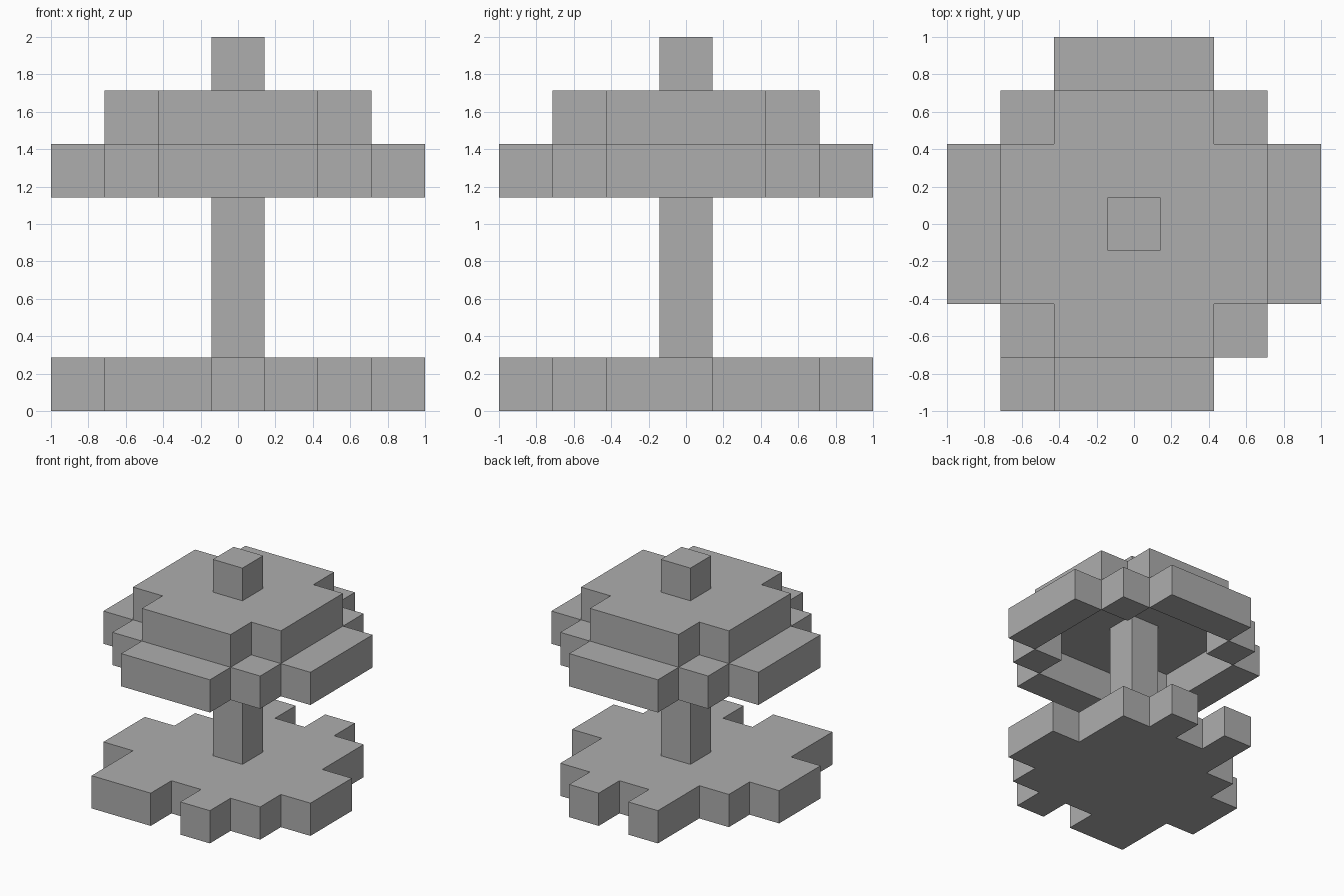
import bpy
import bmesh
import math

cube = bpy.data.objects.get("Cube")
if cube:
    bpy.data.objects.remove(cube, do_unlink=True)

UNIT = 2 / 7  # edge of one block

grey = bpy.data.materials.new("plain_grey")
grey.use_nodes = True
colour = (0.42, 0.42, 0.42, 1)
grey.diffuse_color = colour
grey.node_tree.nodes["Principled BSDF"].inputs["Base Color"].default_value = colour

CORNERS = ((-0.5, -0.5), (0.5, -0.5), (0.5, 0.5), (-0.5, 0.5))
SIDES = ((0, -1), (1, 0), (0, 1), (-1, 0))


def slab(name, plan, low, high):
    """Raise a block plan (rows run back to front, centred) from low to high."""
    mid = len(plan) // 2
    cells = {(col - mid, mid - row)
             for row, line in enumerate(plan)
             for col, mark in enumerate(line) if mark == "#"}
    bm = bmesh.new()

    def face(points):
        bm.faces.new([bm.verts.new([c * UNIT for c in p]) for p in points])

    for x, y in cells:
        ring = [(x + i, y + j) for i, j in CORNERS]
        face([(*p, high) for p in ring])
        face([(*p, low) for p in reversed(ring)])
        for k, (i, j) in enumerate(SIDES):
            if (x + i, y + j) not in cells:
                a, b = ring[k], ring[(k + 1) % 4]
                face([(*a, low), (*b, low), (*b, high), (*a, high)])
    # Weld the blocks and merge flat areas into single faces
    bmesh.ops.remove_doubles(bm, verts=bm.verts[:], dist=UNIT / 100)
    bmesh.ops.dissolve_limit(bm, angle_limit=math.radians(1),
                             verts=bm.verts[:], edges=bm.edges[:])
    mesh = bpy.data.meshes.new(name)
    bm.to_mesh(mesh)
    bm.free()
    mesh.materials.append(grey)
    obj = bpy.data.objects.new(name, mesh)
    bpy.context.collection.objects.link(obj)


# Ragged ground patch
slab("ground_patch", ["..#.#..",
                      "..####.",
                      ".#####.",
                      "#######",
                      "#######",
                      ".#####.",
                      ".##.#.."], 0, 1)

# Trunk, running up inside the hollow canopy
slab("trunk", ["#"], 1, 5)

# Open ring around the canopy
slab("canopy_ring", ["..###..",
                     ".#...#.",
                     "#.....#",
                     "#.....#",
                     "#.....#",
                     ".#...#.",
                     "..###.."], 4, 5)

# Canopy roof
slab("canopy_roof", [".###.",
                     "#####",
                     "#####",
                     "#####",
                     ".###."], 5, 6)

# Block on top
slab("canopy_tip", ["#"], 6, 7)
